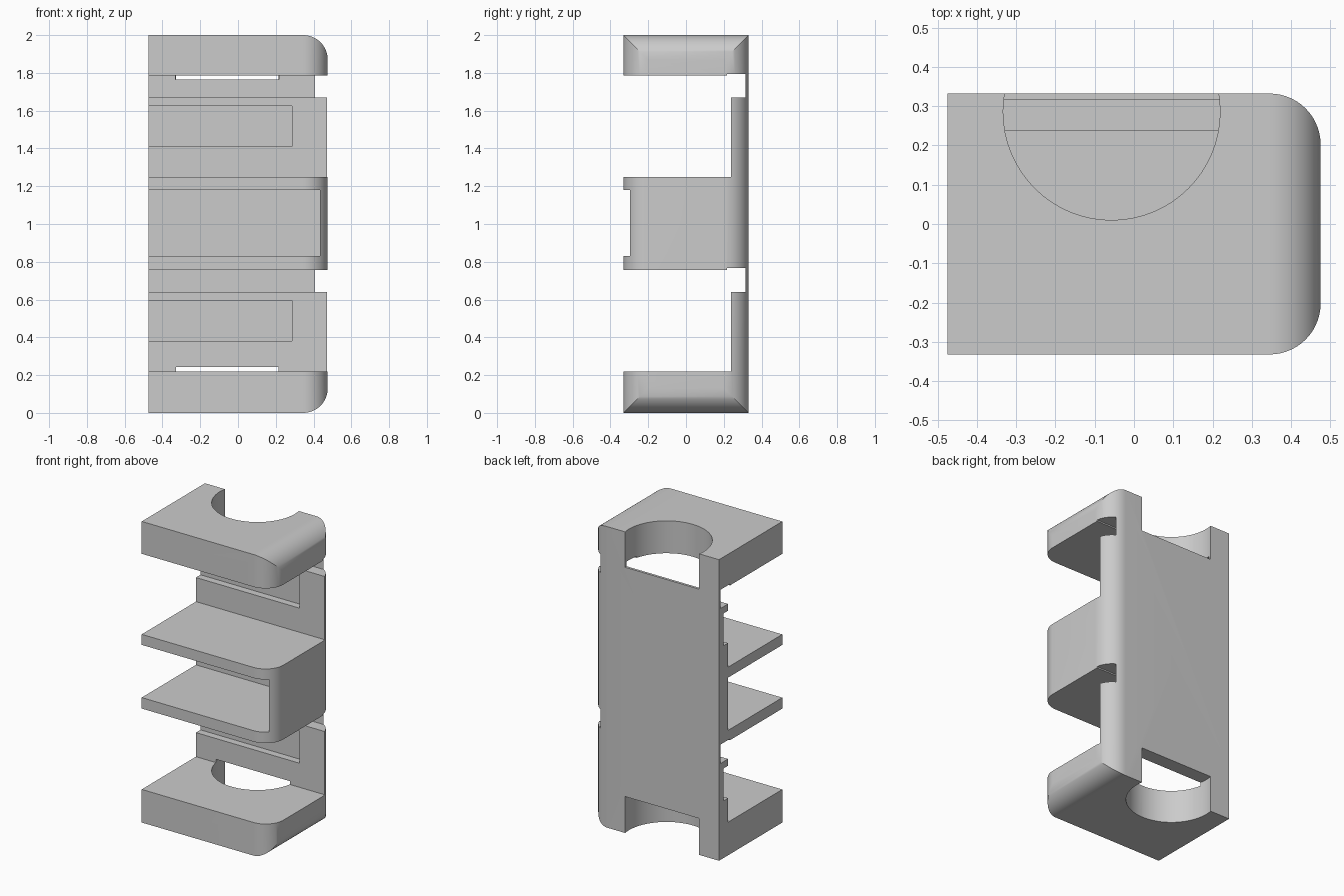
import bpy, bmesh, math
from mathutils import Vector

if "Cube" in bpy.data.objects:
    bpy.data.objects.remove(bpy.data.objects["Cube"], do_unlink=True)

grey = bpy.data.materials.new("plain_grey")
grey.use_nodes = True
COLOUR = (0.6, 0.6, 0.6, 1)
grey.diffuse_color = COLOUR
grey.node_tree.nodes["Principled BSDF"].inputs["Base Color"].default_value = COLOUR

HX, HY, TOP, R = 0.475, 0.332, 2.0, 0.13


def prism(name, points, axis, lo, hi):
    """Extrude a 2D outline along one axis."""
    def place(a, b, c):
        return {"x": (c, a, b), "y": (a, c, b), "z": (a, b, c)}[axis]
    bm = bmesh.new()
    face = bm.faces.new([bm.verts.new(place(a, b, lo)) for a, b in points])
    ext = bmesh.ops.extrude_face_region(bm, geom=[face])
    move = Vector(place(0, 0, hi - lo))
    bmesh.ops.translate(bm, vec=move,
                        verts=[v for v in ext["geom"] if isinstance(v, bmesh.types.BMVert)])
    bmesh.ops.recalc_face_normals(bm, faces=bm.faces)
    mesh = bpy.data.meshes.new(name)
    bm.to_mesh(mesh)
    bm.free()
    mesh.materials.append(grey)
    obj = bpy.data.objects.new(name, mesh)
    bpy.context.collection.objects.link(obj)
    return obj


def box(name, x, y, z):
    outline = [(x[0], y[0]), (x[1], y[0]), (x[1], y[1]), (x[0], y[1])]
    return prism(name, outline, "z", *z)


def arc(cx, cy, r, start, end, steps):
    angles = [math.radians(start + (end - start) * i / steps) for i in range(steps + 1)]
    return [(cx + r * math.cos(a), cy + r * math.sin(a)) for a in angles]


def rounded_right(lo, hi):
    """Rectangle outline with both corners on the +x side rounded."""
    return ([(-HX, lo)] + arc(HX - R, lo + R, R, -90, 0, 14)
            + arc(HX - R, hi - R, R, 0, 90, 14) + [(-HX, hi)])


def combine(obj, tool, operation):
    mod = obj.modifiers.new("cut", "BOOLEAN")
    mod.operation, mod.object, mod.solver = operation, tool, "EXACT"
    bpy.ops.object.select_all(action="DESELECT")
    bpy.context.view_layer.objects.active = obj
    obj.select_set(True)
    bpy.ops.object.modifier_apply(modifier=mod.name)
    bpy.data.objects.remove(tool, do_unlink=True)


# Side outline: caps, middle block, back plate and two deep cross grooves
PLATE, GROOVE, STEP = 0.237, 0.315, 0.217
side = [(-HY, 0), (HY, 0), (HY, TOP), (-HY, TOP), (-HY, 1.785)]
for under, ledge, shelf in ((1.785, 1.67, 1.25), (0.757, 0.64, 0.22)):
    side += [(STEP, under), (STEP, under + 0.009), (GROOVE, under + 0.009),
             (GROOVE, ledge), (PLATE, ledge), (PLATE, shelf), (-HY, shelf)]
    if shelf > 1:
        side.append((-HY, 0.757))
body = prism("bracket_body", side, "x", -HX, HX)

# Rounded corners in plan, and rounded top and bottom ends
combine(body, prism("plan_shape", rounded_right(-HY, HY), "z", -0.1, 2.1), "INTERSECT")
combine(body, prism("end_shape", rounded_right(0, TOP), "y", -0.5, 0.5), "INTERSECT")

# Open compartment in the middle block
combine(body, box("compartment", (-0.6, 0.435), (-0.5, PLATE), (0.83, 1.18)), "DIFFERENCE")

# Shallow pockets in the back plate
for low, high in ((1.41, 1.625), (0.38, 0.595)):
    combine(body, box("pocket", (-0.6, 0.285), (0.1, 0.285), (low, high)), "DIFFERENCE")

# Round openings through both caps, open at the back
for low, high in ((-0.1, 0.242), (1.765, 2.1)):
    circle = arc(-0.057, 0.286, 0.276, 0, 360, 64)[:-1]
    combine(body, prism("opening", circle, "z", low, high), "DIFFERENCE")

bpy.ops.object.select_all(action="DESELECT")
bpy.context.view_layer.objects.active = body
body.select_set(True)
bpy.ops.object.shade_smooth_by_angle(angle=math.radians(30))
